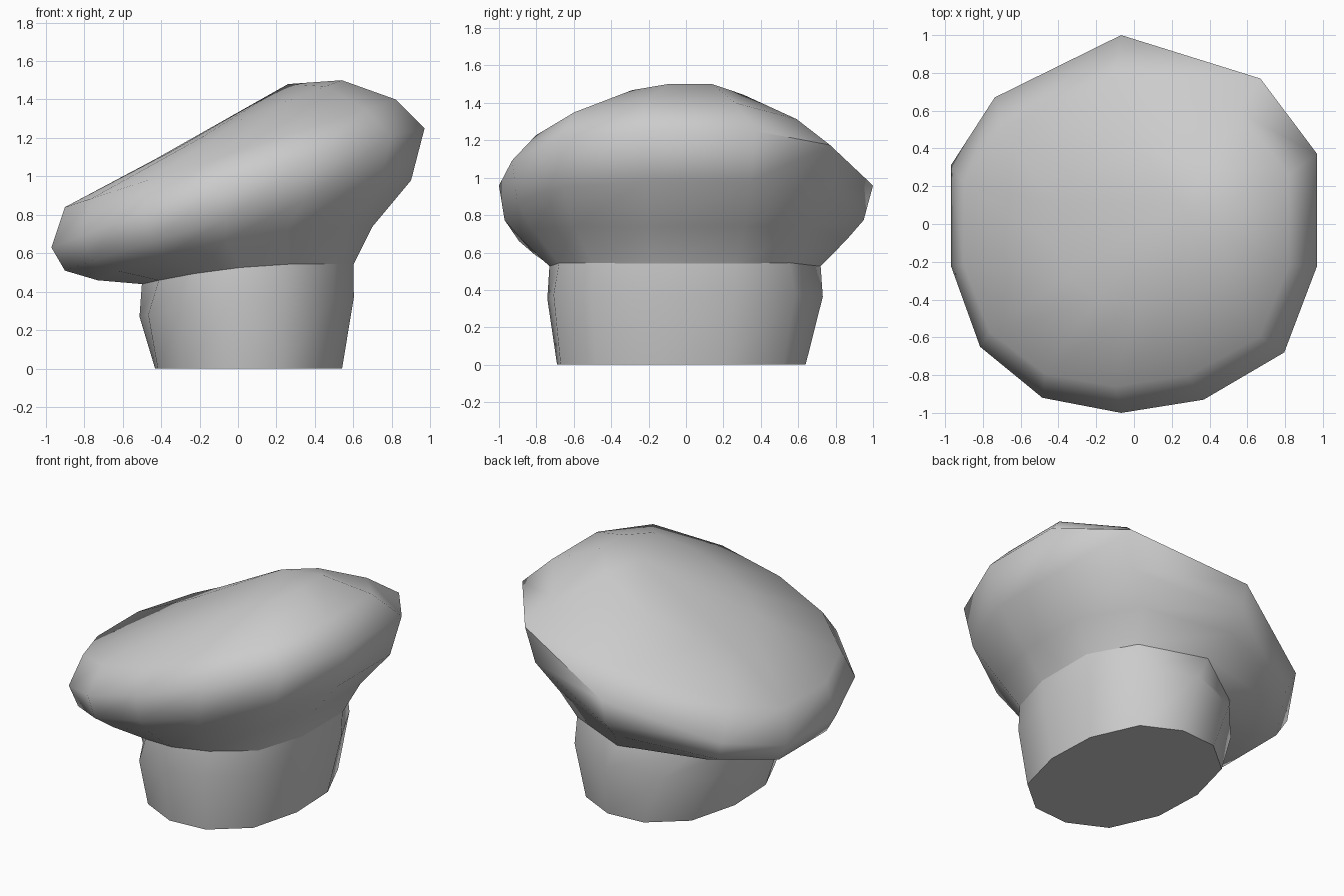
import bpy
import bmesh
from math import radians, cos, sin

old = bpy.data.objects.get("Cube")
if old:
    bpy.data.objects.remove(old, do_unlink=True)

cloth = bpy.data.materials.new("grey cloth")
cloth.use_nodes = True
colour = (0.6, 0.6, 0.6, 1)
cloth.diffuse_color = colour
cloth.node_tree.nodes["Principled BSDF"].inputs["Base Color"].default_value = colour

# Uneven twelve-sided plan shared by the rings
PLAN = [(1, -0.22), (1, 0.37), (0.69, 0.77), (-0.07, 1), (-0.76, 0.67), (-1, 0.31),
        (-1, -0.22), (-0.84, -0.65), (-0.5, -0.92), (-0.07, -1), (0.38, -0.93), (0.82, -0.68)]


def ring(bm, left, right, mid_z, front, back, roundness=0):
    """Tilted ring through a left and a right (x, z) point, bowed through mid_z."""
    (x0, z0), (x1, z1) = left, right
    verts = []
    for i, (u, v) in enumerate(PLAN):
        # Blend towards an even, slightly squarish plan
        angle = radians(30 * i - 10)
        swell = 1 + 0.06 * sin(2 * angle) ** 2
        u += (swell * cos(angle) - u) * roundness
        v += (swell * sin(angle) - v) * roundness
        x = (x0 + x1) / 2 + u * (x1 - x0) / 2
        y = (front + back) / 2 + v * (back - front) / 2
        z = mid_z + u * (z1 - z0) / 2 + u * u * ((z0 + z1) / 2 - mid_z)
        verts.append(bm.verts.new((x, y, z)))
    return verts


def loft(name, sections, peak=None):
    """Skin the rings; close the top with a fan to the peak, or else close the base."""
    bm = bmesh.new()
    rings = [ring(bm, *s) for s in sections]
    n = len(PLAN)
    for low, high in zip(rings, rings[1:]):
        for i in range(n):
            j = (i + 1) % n
            bm.faces.new((low[i], low[j], high[j], high[i]))
    if peak:
        tip = bm.verts.new(peak)
        for i in range(n):
            bm.faces.new((rings[-1][i], rings[-1][(i + 1) % n], tip))
    else:
        bm.faces.new(rings[0][::-1])
    mesh = bpy.data.meshes.new(name)
    bm.to_mesh(mesh)
    bm.free()
    mesh.materials.append(cloth)
    obj = bpy.data.objects.new(name, mesh)
    bpy.context.collection.objects.link(obj)
    bpy.ops.object.select_all(action="DESELECT")
    obj.select_set(True)
    bpy.context.view_layer.objects.active = obj
    bpy.ops.object.shade_smooth_by_angle(angle=radians(65))


# Seam where the band meets the crown
SEAM = ((-0.5, 0.44), (0.6, 0.54), 0.53, -0.73, 0.72)

# Upright head band, rounder towards its base
loft("hat_band", [
    ((-0.435, 0), (0.545, 0), 0, -0.695, 0.645, 1),
    ((-0.515, 0.27), (0.605, 0.37), 0.36, -0.745, 0.735, 0.6),
    SEAM,
])

# Puffy crown, sagging towards the right side
loft("hat_crown", [
    SEAM,
    ((-0.73, 0.46), (0.7, 0.74), 0.68, -0.88, 0.86),
    ((-0.9, 0.51), (0.9, 0.98), 0.79, -0.97, 0.95),
    ((-0.97, 0.63), (0.97, 1.25), 0.98, -1, 1),
    ((-0.9, 0.84), (0.82, 1.4), 1.12, -0.86, 0.78),
    ((-0.43, 1.09), (0.54, 1.5), 1.31, -0.42, 0.4),
], peak=(0.26, 0.1, 1.48))
